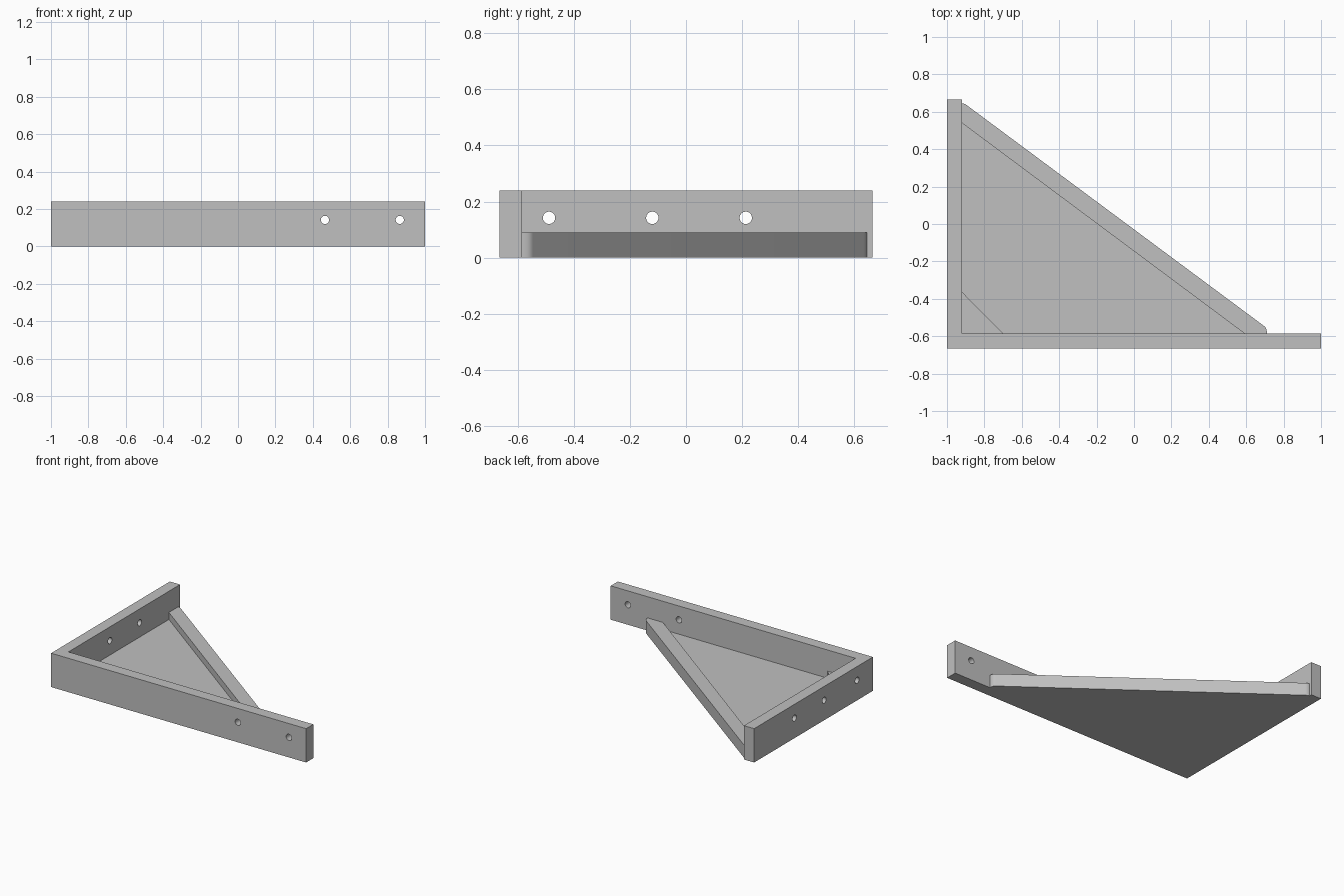
import bpy
import bmesh
import math
from mathutils import Vector

cube = bpy.data.objects.get("Cube")
if cube:
    bpy.data.objects.remove(cube, do_unlink=True)

grey = bpy.data.materials.new("plain grey")
grey.use_nodes = True
colour = (0.53, 0.53, 0.53, 1)
grey.diffuse_color = colour
grey.node_tree.nodes["Principled BSDF"].inputs["Base Color"].default_value = colour

# Shared dimensions
X_OUT, Y_OUT = -1.0, -0.665
X_IN, Y_IN = -0.92, -0.585
WALL_H, RAIL_H, FLOOR_H = 0.24, 0.09, 0.04


def prism(name, outline, height):
    """Extrude a counter-clockwise plan outline up from the ground."""
    bm = bmesh.new()
    face = bm.faces.new([bm.verts.new((x, y, 0)) for x, y in outline])
    top = bmesh.ops.extrude_face_region(bm, geom=[face])["geom"]
    bmesh.ops.translate(bm, vec=(0, 0, height),
                        verts=[v for v in top if isinstance(v, bmesh.types.BMVert)])
    bmesh.ops.recalc_face_normals(bm, faces=bm.faces)
    mesh = bpy.data.meshes.new(name)
    bm.to_mesh(mesh)
    bm.free()
    obj = bpy.data.objects.new(name, mesh)
    bpy.context.collection.objects.link(obj)
    mesh.materials.append(grey)
    return obj


def drill(target, location, rotation):
    """Cut a round screw hole through a wall."""
    bpy.ops.mesh.primitive_cylinder_add(vertices=32, radius=0.022, depth=0.3,
                                        location=location, rotation=rotation)
    cutter = bpy.context.object
    cutter.name = "hole_cutter"
    cutter.data.materials.append(grey)
    mod = target.modifiers.new("hole", "BOOLEAN")
    mod.operation = "DIFFERENCE"
    mod.solver = "EXACT"
    mod.object = cutter
    bpy.context.view_layer.objects.active = target
    bpy.ops.object.modifier_apply(modifier=mod.name)
    bpy.data.objects.remove(cutter, do_unlink=True)


def rounded(a, corner, b, steps=5):
    """Points of a soft corner between a and b."""
    a, c, b = Vector(a), Vector(corner), Vector(b)
    ts = [i / steps for i in range(steps + 1)]
    return [tuple(a * (1 - t) ** 2 + c * 2 * t * (1 - t) + b * t * t) for t in ts]


# Two upright walls meeting at a right angle
walls = prism("corner_walls", [
    (X_OUT, Y_OUT), (1, Y_OUT), (1, Y_IN), (X_IN, Y_IN),
    (X_IN, 0.665), (X_OUT, 0.665)], WALL_H)
for x in (0.465, 0.865):
    drill(walls, (x, -0.625, 0.142), (math.pi / 2, 0, 0))
for y in (-0.488, -0.12, 0.213):
    drill(walls, (-0.96, y, 0.142), (0, math.pi / 2, 0))

# Thin triangular floor
prism("floor", [(X_IN, Y_IN), (0.59, Y_IN), (X_IN, 0.54)], FLOOR_H)

# Raised diagonal rail with softened ends
rail = prism("diagonal_rail",
             [(0.59, Y_IN)]
             + rounded((0.711, Y_IN), (0.711, -0.556), (0.695, -0.545))
             + rounded((-0.89, 0.632), (-0.905, 0.645), (X_IN, 0.645))
             + [(X_IN, 0.54)], RAIL_H)

# Small gusset filling the inner corner
prism("corner_gusset", [(X_IN, Y_IN), (-0.70, Y_IN), (X_IN, -0.363)], RAIL_H)

# Smooth the holes and rail ends, keep the edges crisp
bpy.ops.object.select_all(action="DESELECT")
for obj in (walls, rail):
    obj.select_set(True)
bpy.context.view_layer.objects.active = walls
bpy.ops.object.shade_smooth_by_angle(angle=math.radians(30))
